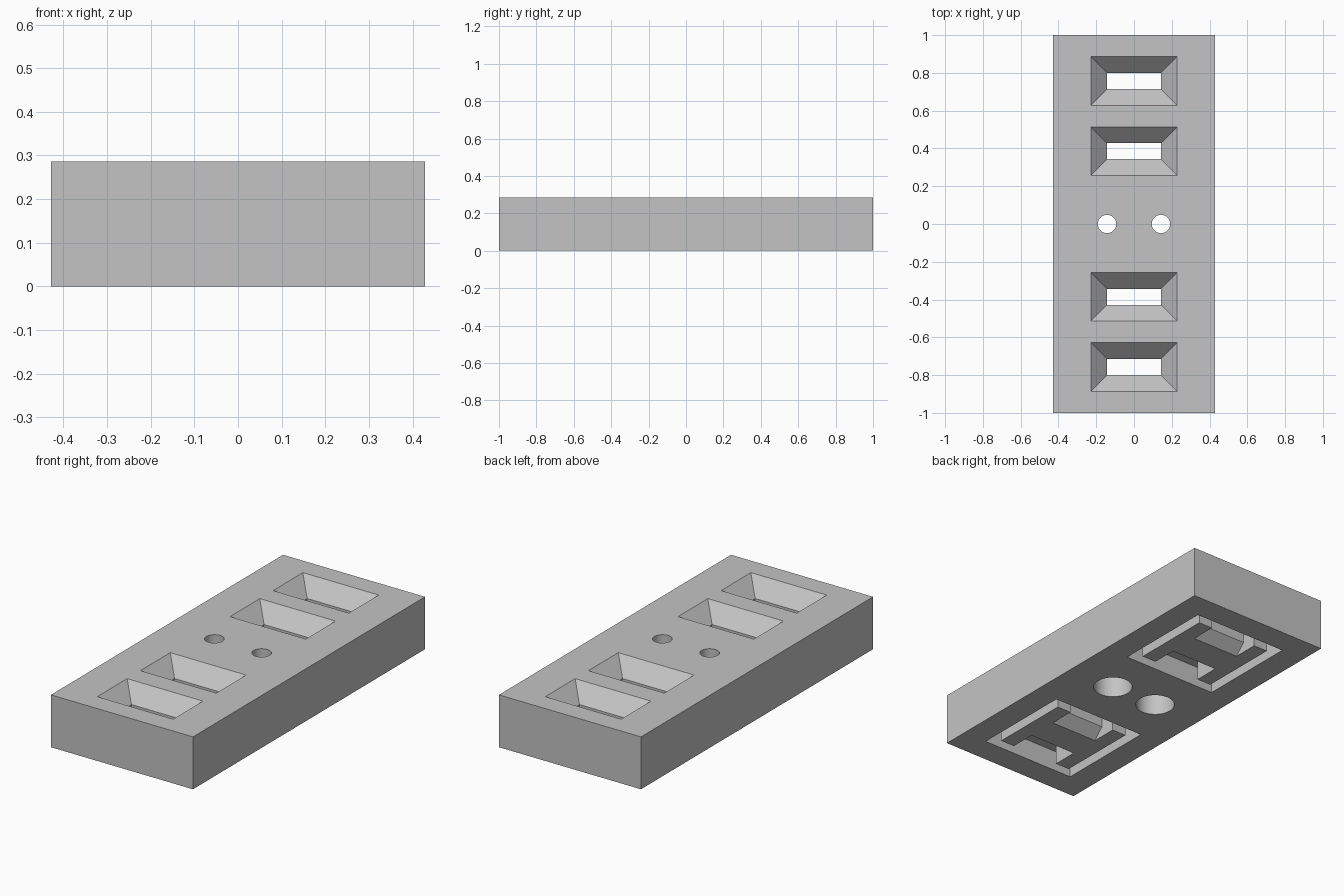
import bpy, bmesh, math

U = 2 / 70          # one design unit; the block is 70 units long
LENGTH, WIDTH, HEIGHT = 70, 30, 10
GROOVE_DEPTH = 4

cube = bpy.data.objects.get("Cube")
if cube:
    bpy.data.objects.remove(cube, do_unlink=True)

grey = bpy.data.materials.new("plain_grey")
grey.use_nodes = True
colour = (0.55, 0.55, 0.55, 1)
grey.diffuse_color = colour
grey.node_tree.nodes["Principled BSDF"].inputs["Base Color"].default_value = colour


def loft(name, rings):
    """Closed solid skinned through a stack of point rings."""
    bm = bmesh.new()
    loops = [[bm.verts.new([c * U for c in p]) for p in ring] for ring in rings]
    for a, b in zip(loops, loops[1:]):
        for i in range(len(a)):
            j = (i + 1) % len(a)
            bm.faces.new((a[i], a[j], b[j], b[i]))
    bm.faces.new(loops[0])
    bm.faces.new(loops[-1])
    bmesh.ops.recalc_face_normals(bm, faces=bm.faces)
    mesh = bpy.data.meshes.new(name)
    bm.to_mesh(mesh)
    bm.free()
    mesh.materials.append(grey)
    obj = bpy.data.objects.new(name, mesh)
    bpy.context.collection.objects.link(obj)
    return obj


def rect(z, half_x, y0, y1):
    return [(-half_x, y0, z), (half_x, y0, z), (half_x, y1, z), (-half_x, y1, z)]


def circle(z, x, r, sides=48):
    return [(x + r * math.cos(2 * math.pi * i / sides),
             r * math.sin(2 * math.pi * i / sides), z) for i in range(sides)]


def box(name, half_x, y0, y1, z0, z1):
    return loft(name, [rect(z0, half_x, y0, y1), rect(z1, half_x, y0, y1)])


def cut(target, cutter):
    """Subtract the cutter from the target, then discard it."""
    cutter.hide_render = True
    mod = target.modifiers.new("cut", 'BOOLEAN')
    mod.operation = 'DIFFERENCE'
    mod.solver = 'EXACT'
    mod.object = cutter
    bpy.context.view_layer.objects.active = target
    bpy.ops.object.modifier_apply(modifier=mod.name)
    bpy.data.objects.remove(cutter, do_unlink=True)


# Main block
block = box("slotted_block", WIDTH / 2, -LENGTH / 2, LENGTH / 2, 0, HEIGHT)

for end in (-1, 1):
    centre = 20 * end

    # Square groove in the underside around a raised island
    groove = box("groove_cutter", 10, centre - 10, centre + 10, -1, GROOVE_DEPTH)
    cut(groove, box("island_cutter", 8, centre - 8, centre + 8, -2, GROOVE_DEPTH + 1))
    cut(block, groove)

    # Pair of slots: flared at the top, bevelled on the island side below
    for side in (-1, 1):
        profile = [(10.5, 8.5, 1.5, 11.5), (7, 5, 5, 8), (2, 5, 5, 8), (-0.5, 5, 2.5, 8)]
        cut(block, loft("slot_cutter", [
            rect(z, hx, centre + side * t0, centre + side * t1)
            for z, hx, t0, t1 in profile]))

# Counterbored screw holes
for x in (-5, 5):
    steps = [(-1, 3.5), (5, 3.5), (5, 1.7), (11, 1.7)]
    cut(block, loft("screw_cutter", [circle(z, x, r) for z, r in steps]))

# Smooth hole walls, crisp edges
bpy.ops.object.select_all(action='DESELECT')
block.select_set(True)
bpy.context.view_layer.objects.active = block
bpy.ops.object.shade_smooth_by_angle(angle=math.radians(30))
